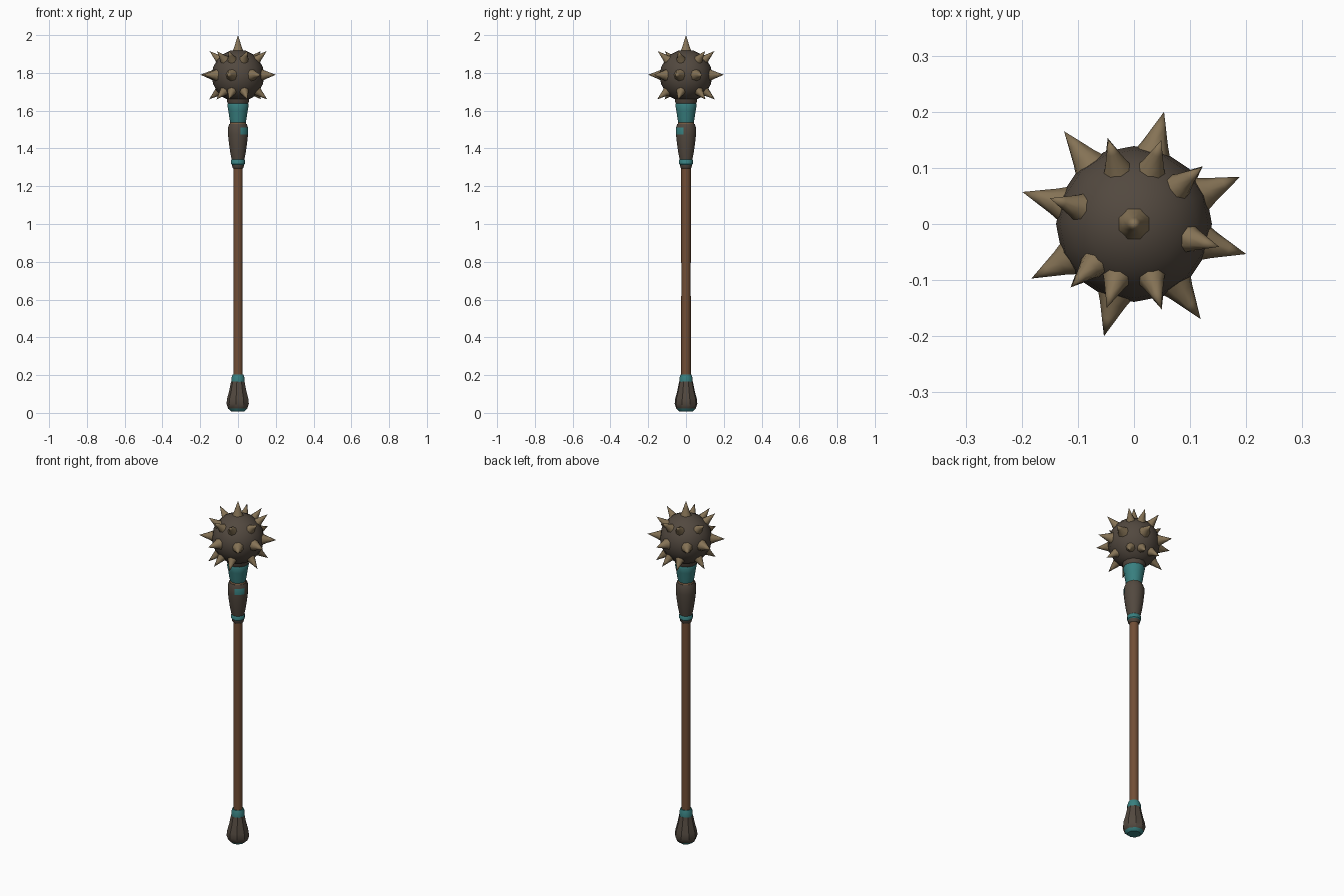
import bpy, bmesh, math
from mathutils import Vector

if "Cube" in bpy.data.objects:
    bpy.data.objects.remove(bpy.data.objects["Cube"])


def material(name, rgb):
    m = bpy.data.materials.new(name)
    m.diffuse_color = (*rgb, 1)
    m.use_nodes = True
    m.node_tree.nodes["Principled BSDF"].inputs["Base Color"].default_value = m.diffuse_color
    return m


IRON = material("dark iron", (0.085, 0.066, 0.050))
BONE = material("spike bronze", (0.235, 0.170, 0.092))
WOOD = material("brown wood", (0.165, 0.075, 0.036))
TEAL = material("teal paint", (0.040, 0.215, 0.215))
RUST = material("worn brown", (0.170, 0.095, 0.050))


def finish(name, bm, mats, angle):
    bmesh.ops.recalc_face_normals(bm, faces=bm.faces)
    me = bpy.data.meshes.new(name)
    bm.to_mesh(me)
    bm.free()
    for m in mats:
        me.materials.append(m)
    ob = bpy.data.objects.new(name, me)
    bpy.context.collection.objects.link(ob)
    bpy.ops.object.select_all(action='DESELECT')
    ob.select_set(True)
    bpy.context.view_layer.objects.active = ob
    bpy.ops.object.shade_smooth_by_angle(angle=math.radians(angle))
    return ob


def revolve(bm, profile, sides, axis=Vector((0, 0, 1)), origin=Vector((0, 0, 0))):
    """Spin (radius, height) points about an axis; zero radius closes to a tip."""
    q = Vector((0, 0, 1)).rotation_difference(axis)
    rings = []
    for r, h in profile:
        n = sides if r > 0 else 1
        rings.append([bm.verts.new(origin + q @ Vector((
            r * math.cos(math.tau * (i + .5) / sides),
            r * math.sin(math.tau * (i + .5) / sides), h))) for i in range(n)])
    for a, b in zip(rings, rings[1:]):
        for i in range(sides):
            j = (i + 1) % sides
            if len(b) == 1:
                bm.faces.new((a[i], a[j], b[0]))
            else:
                bm.faces.new((a[i], a[j], b[j], b[i]))
    for ring in (rings[0], rings[-1]):
        if len(ring) > 1:
            bm.faces.new(ring)


def turned(name, profile, mat, sides=12, angle=40):
    bm = bmesh.new()
    revolve(bm, profile, sides)
    return finish(name, bm, [mat], angle)


# handle
turned("shaft", [(.026, .15), (.025, .7), (.026, 1.34)], WOOD, 10)

# pommel, with a teal underside
pommel = turned("pommel", [(.036, .008), (.052, .022), (.061, .048), (.058, .075),
                           (.047, .115), (.037, .165)], IRON, 9, 35)
pommel.data.materials.append(TEAL)
for f in pommel.data.polygons:
    if f.normal.z < -0.6:
        f.material_index = 1
turned("pommel_ring", [(.031, .158), (.036, .163), (.036, .186), (.030, .203)], TEAL)

# socket below the head
turned("socket_lip", [(.027, 1.295), (.031, 1.30), (.033, 1.322)], IRON)
turned("socket_ring", [(.032, 1.313), (.037, 1.318), (.037, 1.338), (.033, 1.343)], TEAL)
socket = turned("socket", [(.034, 1.338), (.043, 1.38), (.050, 1.43), (.055, 1.475),
                           (.055, 1.51), (.048, 1.53)], IRON)
# one painted patch on the front right of the socket
socket.data.materials.append(TEAL)
for f in socket.data.polygons:
    c = f.center
    if 1.476 < c.z < 1.51 and c.x > .02 and c.y < -.02:
        f.material_index = 1
turned("socket_band", [(.047, 1.526), (.043, 1.536), (.040, 1.542)], RUST)
turned("neck", [(.042, 1.536), (.047, 1.56), (.053, 1.60), (.059, 1.630), (.056, 1.638)], TEAL)
turned("neck_top", [(.053, 1.633), (.060, 1.648), (.064, 1.68)], IRON)

# spiked ball
C = Vector((0, 0, 1.785))
bm = bmesh.new()
bmesh.ops.create_uvsphere(bm, u_segments=16, v_segments=10, radius=.139)
bmesh.ops.translate(bm, verts=bm.verts, vec=C)
finish("ball", bm, [IRON], 60)

bm = bmesh.new()


def spike(tip, width):
    d = tip - C
    n = d.normalized()
    length = d.length
    base = .124
    grow = length - base
    revolve(bm, [(width, base), (width * .66, base + grow * .30),
                 (width * .36, base + grow * .62), (0, length)], 8, n, C)


def polar(deg, r, z):
    a = math.radians(deg)
    return Vector((r * math.cos(a), r * math.sin(a), z))


spike(Vector((0, 0, 2.0)), .033)
for a in (-15, 24, 75, 127, 164, 208, 255, 305):        # equator
    spike(polar(a, .207, 1.79), .035)
for a in (-15, 40, 72, 107, 163, 225, 252, 288):        # upper and lower rows
    spike(polar(a, .157, 1.915), .029)
    spike(polar(a, .160, 1.660), .029)
finish("spikes", bm, [BONE], 50)
